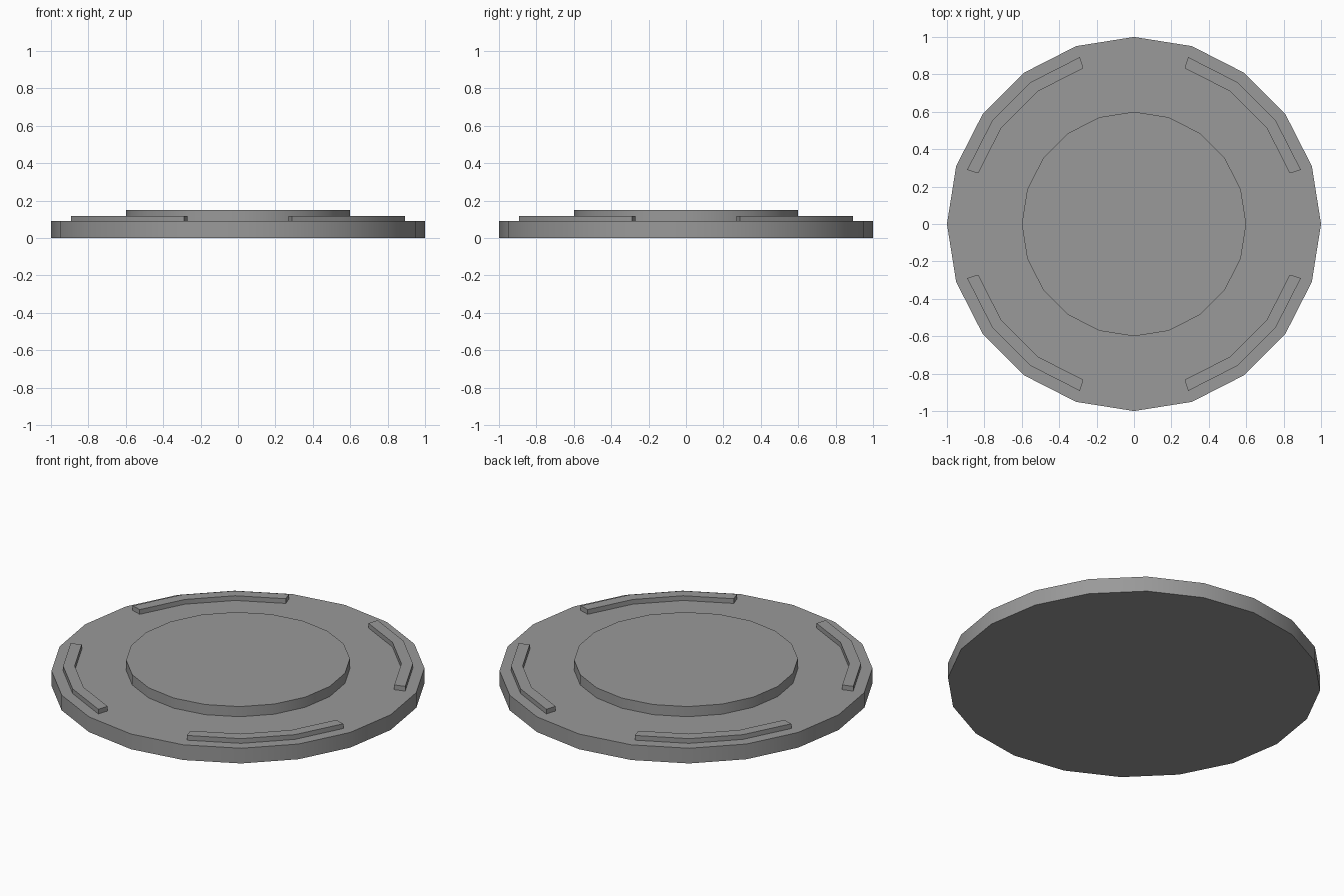
import bpy, bmesh
from math import cos, sin, radians

cube = bpy.data.objects.get("Cube")
if cube:
    bpy.data.objects.remove(cube, do_unlink=True)

SIDES = 20
STEP = 360 / SIDES
BASE_TOP = 0.09

grey = bpy.data.materials.new("mid grey")
grey.use_nodes = True
colour = (0.32, 0.32, 0.32, 1)
grey.diffuse_color = colour
grey.node_tree.nodes["Principled BSDF"].inputs["Base Color"].default_value = colour


def polar(radius, degrees):
    a = radians(degrees)
    return radius * cos(a), radius * sin(a)


def extrude_outline(name, outline, bottom, top):
    """Solid prism from a flat outline."""
    bm = bmesh.new()
    face = bm.faces.new([bm.verts.new((x, y, bottom)) for x, y in outline])
    lifted = bmesh.ops.extrude_face_region(bm, geom=[face], use_keep_orig=True)
    verts = [v for v in lifted["geom"] if isinstance(v, bmesh.types.BMVert)]
    bmesh.ops.translate(bm, verts=verts, vec=(0, 0, top - bottom))
    bmesh.ops.recalc_face_normals(bm, faces=bm.faces)
    mesh = bpy.data.meshes.new(name)
    bm.to_mesh(mesh)
    bm.free()
    mesh.materials.append(grey)
    obj = bpy.data.objects.new(name, mesh)
    bpy.context.collection.objects.link(obj)
    bpy.ops.object.select_all(action="DESELECT")
    obj.select_set(True)
    bpy.context.view_layer.objects.active = obj
    bpy.ops.object.shade_smooth_by_angle(angle=radians(30))
    return obj


def ring(radius):
    return [polar(radius, i * STEP) for i in range(SIDES)]


# Wide base plate and raised centre disc
extrude_outline("base_plate", ring(1.0), 0, BASE_TOP)
extrude_outline("centre_disc", ring(0.6), BASE_TOP, 0.15)

# Four curved rails near the rim, one per quadrant
for name, start in (("back_left", 0), ("back_right", 90),
                    ("front_right", 180), ("front_left", 270)):
    angles = [start + STEP * i for i in range(1, 5)]
    outline = [polar(0.938, a) for a in angles]
    outline += [polar(0.876, a) for a in reversed(angles)]
    extrude_outline(name + "_rail", outline, BASE_TOP, 0.118)
